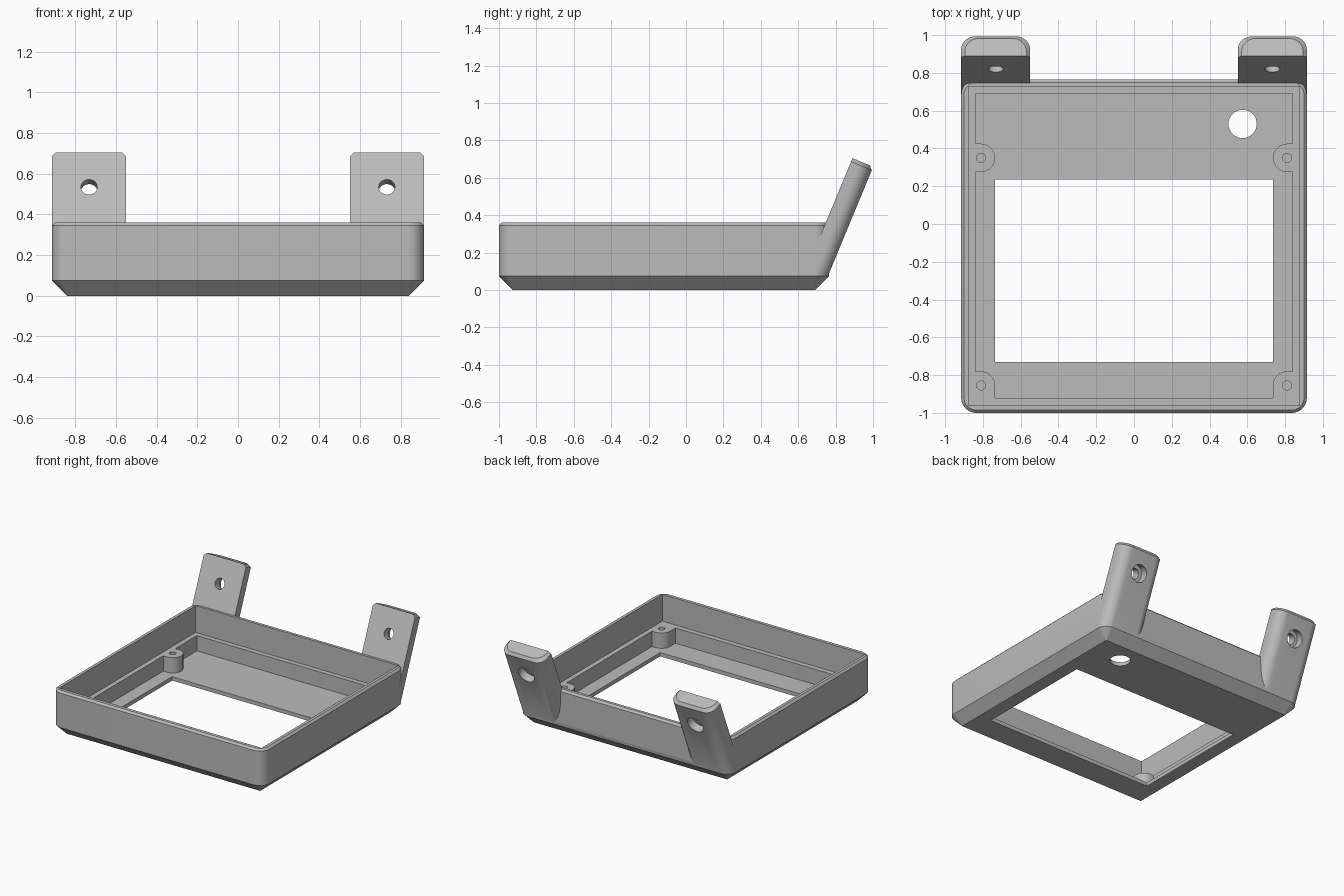
import bpy, bmesh, math
from mathutils import Vector

if "Cube" in bpy.data.objects:
    bpy.data.objects.remove(bpy.data.objects["Cube"], do_unlink=True)

grey = bpy.data.materials.new("plain grey")
grey.use_nodes = True
GREY = (0.5, 0.5, 0.5, 1)
grey.diffuse_color = GREY
grey.node_tree.nodes["Principled BSDF"].inputs["Base Color"].default_value = GREY

TILT = math.radians(22.5)
UP = Vector((0, math.sin(TILT), math.cos(TILT)))      # along a tab
BACK = Vector((0, math.cos(TILT), -math.sin(TILT)))   # through a tab
TAB_TOP = Vector((0, 0.89, 0.705))                    # front upper edge of the tabs
WALL_X, FRONT, REAR, TOP = 0.915, -1.0, 0.765, 0.36
FLOOR, LEDGE = 0.03, 0.15


def arc(cx, cy, r, start, end, n=10):
    """Points of an arc, angles in degrees."""
    angles = [math.radians(start + (end - start) * i / n) for i in range(n + 1)]
    return [(cx + r * math.cos(a), cy + r * math.sin(a)) for a in angles]


def loft(name, rings, cut_below=None):
    """Closed solid through rings that have equal point counts."""
    bm = bmesh.new()
    loops = [[bm.verts.new(p) for p in ring] for ring in rings]
    bm.faces.new(loops[0])
    bm.faces.new(loops[-1])
    n = len(loops[0])
    for low, high in zip(loops, loops[1:]):
        for i in range(n):
            j = (i + 1) % n
            bm.faces.new((low[i], low[j], high[j], high[i]))
    if cut_below is not None:
        geom = bm.verts[:] + bm.edges[:] + bm.faces[:]
        cut = bmesh.ops.bisect_plane(bm, geom=geom, plane_co=(0, 0, cut_below),
                                     plane_no=(0, 0, 1), clear_inner=True)
        edges = [e for e in cut["geom_cut"] if isinstance(e, bmesh.types.BMEdge)]
        bmesh.ops.contextual_create(bm, geom=edges)
    bmesh.ops.recalc_face_normals(bm, faces=bm.faces[:])
    mesh = bpy.data.meshes.new(name)
    bm.to_mesh(mesh)
    bm.free()
    obj = bpy.data.objects.new(name, mesh)
    bpy.context.collection.objects.link(obj)
    mesh.materials.append(grey)
    return obj


def prism(name, points, z0, z1):
    return loft(name, [[(x, y, z) for x, y in points] for z in (z0, z1)])


def box(name, x, y0, y1, z0, z1):
    return prism(name, [(-x, y0), (x, y0), (x, y1), (-x, y1)], z0, z1)


def cylinder(name, r, start, end):
    start, end = Vector(start), Vector(end)
    axis = end - start
    bpy.ops.mesh.primitive_cylinder_add(vertices=32, radius=r, depth=axis.length,
                                        location=(start + end) / 2,
                                        rotation=axis.to_track_quat("Z", "Y").to_euler())
    obj = bpy.context.object
    obj.name = name
    obj.data.materials.append(grey)
    return obj


def combine(obj, other, operation):
    """Apply a boolean and discard the helper."""
    other.hide_render = True
    bpy.context.view_layer.update()
    mod = obj.modifiers.new("join", "BOOLEAN")
    mod.operation, mod.object, mod.solver = operation, other, "EXACT"
    with bpy.context.temp_override(object=obj, active_object=obj):
        bpy.ops.object.modifier_apply(modifier=mod.name)
    bpy.data.objects.remove(other, do_unlink=True)


def smooth(obj):
    bpy.ops.object.select_all(action="DESELECT")
    obj.select_set(True)
    bpy.context.view_layer.objects.active = obj
    bpy.ops.object.shade_smooth_by_angle(angle=math.radians(25))


# Tray outline: rounded rectangle with a bevelled base and a fine rim chamfer
def tray_ring(inset, z):
    r, x = 0.08, WALL_X - 0.08
    rr = r - inset
    y0, y1 = FRONT + r, REAR - r
    pts = (arc(x, y1, rr, 0, 90) + arc(-x, y1, rr, 90, 180)
           + arc(-x, y0, rr, 180, 270) + arc(x, y0, rr, 270, 360))
    return [(px, py, z) for px, py in pts]


frame = loft("frame", [tray_ring(0.075, 0), tray_ring(0, 0.075),
                       tray_ring(0, TOP - 0.015), tray_ring(0.015, TOP)])


# Tilted mounting tabs with rounded back edges
def tab_ring(side, inset, s):
    x0, x1, t, r = 0.55 + inset, WALL_X - inset, 0.12 - inset, 0.075
    pts = ([(x0, 0), (x1, 0)] + arc(x1 - r, t - r, r, 0, 90)
           + arc(x0 + r, t - r, r, 90, 180))
    return [TAB_TOP + Vector((side * x, 0, 0)) + BACK * d + UP * s for x, d in pts]


for side in (-1, 1):
    tab = loft("tab", [tab_ring(side, 0, -0.9), tab_ring(side, 0, -0.02),
                       tab_ring(side, 0.02, 0)], cut_below=0.075)
    combine(frame, tab, "UNION")

# Stepped cavity, display window and round floor hole
for cutter in (box("upper_cavity", 0.877, -0.96, 0.728, LEDGE, 0.6),
               box("lower_cavity", 0.84, -0.92, 0.69, FLOOR, 0.5),
               box("window", 0.735, -0.73, 0.235, -0.1, 0.2),
               cylinder("floor_hole", 0.075, (0.575, 0.53, -0.1), (0.575, 0.53, 0.1))):
    combine(frame, cutter, "DIFFERENCE")

# Counterbored screw holes through the tabs
for side in (-1, 1):
    centre = TAB_TOP + UP * -0.184 + Vector((side * 0.732, 0, 0))
    combine(frame, cylinder("screw_hole", 0.04, centre - BACK * 0.1, centre + BACK * 0.2),
            "DIFFERENCE")
    combine(frame, cylinder("counterbore", 0.066, centre + BACK * 0.06, centre + BACK * 0.2),
            "DIFFERENCE")
smooth(frame)

# Screw bosses: half-round ones on the sides, corner ones at the front
R, BX, SIDE_Y, CORNER_Y = 0.075, 0.81, 0.35, -0.855
side_shape = arc(-BX, SIDE_Y, R, -90, 90) + [(-0.842, SIDE_Y + R), (-0.842, SIDE_Y - R)]
corner_shape = arc(-BX, CORNER_Y, R, 0, 90) + [(-0.842, CORNER_Y + R), (-0.842, -0.922),
                                               (-BX + R, -0.922)]
for label, shape, y in (("side_boss", side_shape, SIDE_Y),
                        ("corner_boss", corner_shape, CORNER_Y)):
    for side, word in ((1, "right"), (-1, "left")):
        boss = prism(word + "_" + label, [(side * px, py) for px, py in shape],
                     FLOOR - 0.01, LEDGE)
        x = -side * BX
        combine(boss, cylinder("pilot_hole", 0.024, (x, y, FLOOR + 0.01), (x, y, 0.3)),
                "DIFFERENCE")
        smooth(boss)
